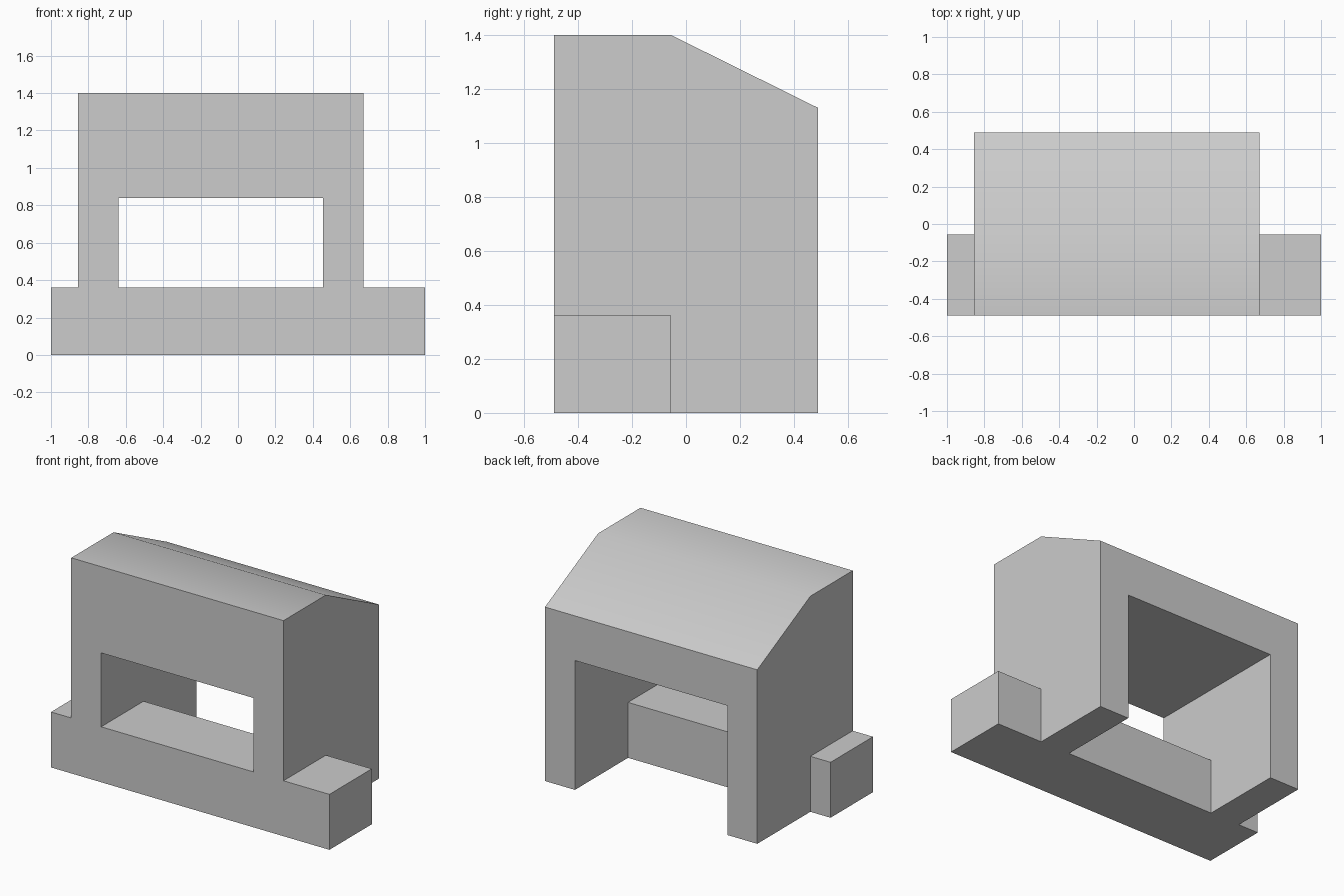
import bpy, bmesh, math

cube = bpy.data.objects.get("Cube")
if cube:
    bpy.data.objects.remove(cube, do_unlink=True)

FRONT, MID, BACK = -0.49, -0.055, 0.49
SILL, HEAD, TOP, EAVE = 0.36, 0.84, 1.40, 1.13

grey = bpy.data.materials.new("light_grey")
grey.use_nodes = True
colour = (0.604, 0.604, 0.604, 1)
grey.diffuse_color = colour
grey.node_tree.nodes["Principled BSDF"].inputs["Base Color"].default_value = colour


def extrude_x(name, profile, x0, x1):
    """Closed solid from a (y, z) profile swept along x."""
    bm = bmesh.new()
    face = bm.faces.new([bm.verts.new((x0, y, z)) for y, z in profile])
    moved = bmesh.ops.extrude_face_region(bm, geom=[face], use_keep_orig=True)["geom"]
    bmesh.ops.translate(bm, vec=(x1 - x0, 0, 0),
                        verts=[v for v in moved if isinstance(v, bmesh.types.BMVert)])
    bmesh.ops.recalc_face_normals(bm, faces=bm.faces)
    mesh = bpy.data.meshes.new(name)
    bm.to_mesh(mesh)
    bm.free()
    mesh.materials.append(grey)
    obj = bpy.data.objects.new(name, mesh)
    bpy.context.collection.objects.link(obj)
    return obj


def combine(target, tool, operation):
    """Apply a boolean and discard the tool object."""
    mod = target.modifiers.new(operation.lower(), 'BOOLEAN')
    mod.operation, mod.solver, mod.object = operation, 'EXACT', tool
    bpy.context.view_layer.objects.active = target
    bpy.ops.object.modifier_apply(modifier=mod.name)
    bpy.data.objects.remove(tool, do_unlink=True)


# Main block with a flat front roof and a sloping back roof
body = extrude_x("arched_body", [(FRONT, 0), (BACK, 0), (BACK, EAVE),
                                 (MID, TOP), (FRONT, TOP)], -0.855, 0.67)

# Low front wall, longer than the block on both sides
wall = extrude_x("front_wall", [(FRONT, 0), (MID, 0), (MID, SILL), (FRONT, SILL)], -1, 1)
combine(body, wall, 'UNION')

# Opening: window above the wall, full-height recess behind it
opening = extrude_x("opening_cutter", [(-1, SILL), (MID, SILL), (MID, -1), (1, -1),
                                       (1, HEAD), (-1, HEAD)], -0.64, 0.455)
combine(body, opening, 'DIFFERENCE')

# Soft roof crease, sharp corners elsewhere
bpy.ops.object.select_all(action='DESELECT')
body.select_set(True)
bpy.context.view_layer.objects.active = body
bpy.ops.object.shade_smooth_by_angle(angle=math.radians(35))
